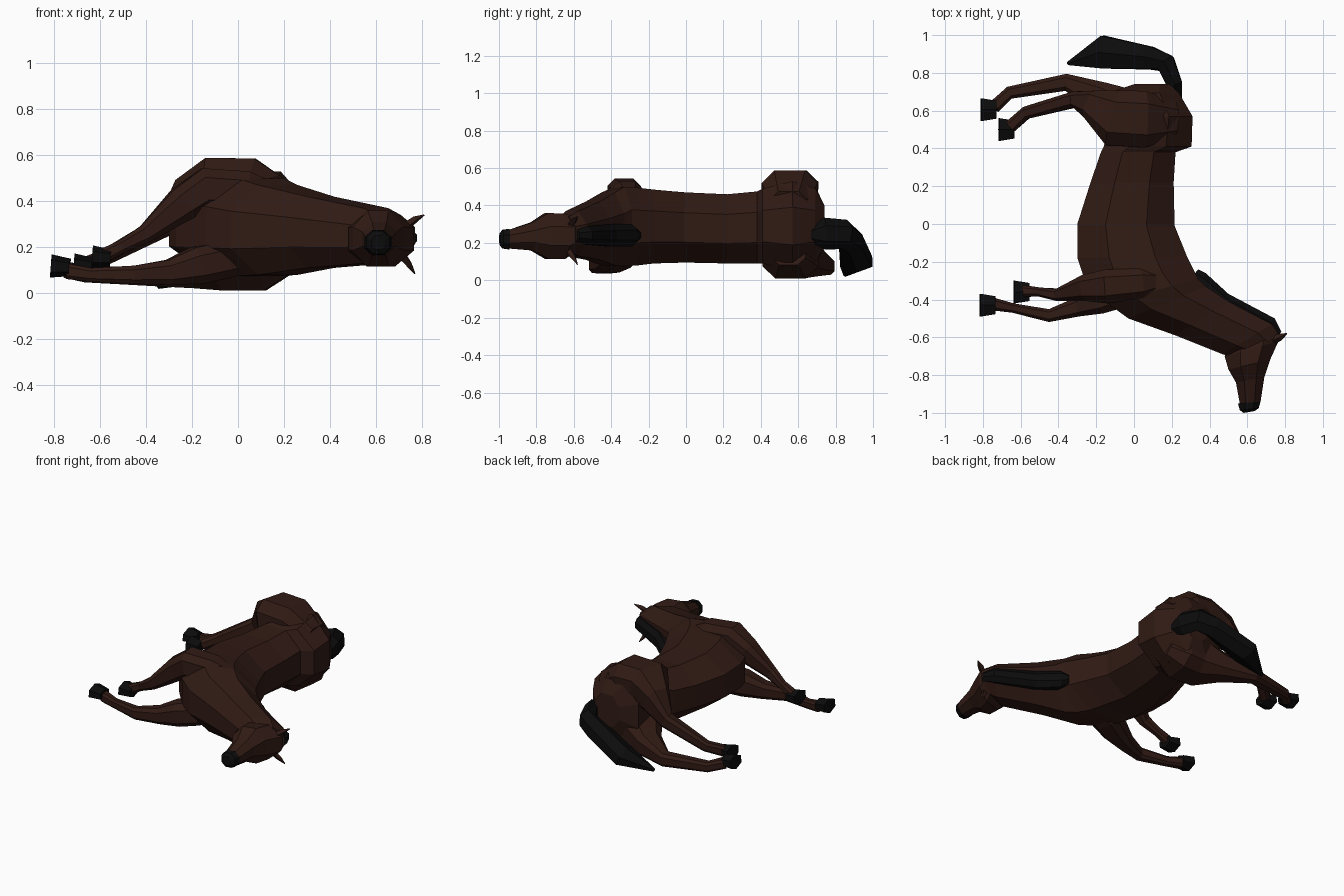
import bpy, bmesh, math
from mathutils import Vector


def material(name, rgb):
    m = bpy.data.materials.new(name)
    m.diffuse_color = (*rgb, 1)
    return m


BROWN = material("brown_coat", (0.030, 0.0105, 0.007))
BLACK = material("black_hair", (0.0035, 0.0035, 0.0035))


def octagon(flat):
    """Unit octagon whose flat sides cover the given fraction."""
    return [(1, flat), (flat, 1), (-flat, 1), (-1, flat),
            (-1, -flat), (-flat, -1), (flat, -1), (1, -flat)]


def loft(name, rings, mat):
    """Skin a list of equal-sized point rings and cap both ends."""
    bm = bmesh.new()
    vs = [[bm.verts.new(p) for p in r] for r in rings]
    n = len(vs[0])
    for a, b in zip(vs, vs[1:]):
        for i in range(n):
            j = (i + 1) % n
            bm.faces.new((a[i], a[j], b[j], b[i]))
    bm.faces.new(vs[0][::-1])
    bm.faces.new(vs[-1])
    bmesh.ops.recalc_face_normals(bm, faces=bm.faces)
    me = bpy.data.meshes.new(name)
    bm.to_mesh(me)
    bm.free()
    me.materials.append(mat)
    ob = bpy.data.objects.new(name, me)
    bpy.context.collection.objects.link(ob)
    return ob


def slabs(name, rows, mat):
    """Octagonal sections: underside x,y - topline x,y - z range."""
    rings = []
    for x0, y0, x1, y1, z0, z1 in rows:
        c = Vector(((x0 + x1) / 2, (y0 + y1) / 2, (z0 + z1) / 2))
        u = Vector(((x1 - x0) / 2, (y1 - y0) / 2, 0))
        w = Vector((0, 0, (z1 - z0) / 2))
        rings.append([c + u * a + w * b for a, b in octagon(0.42)])
    return loft(name, rings, mat)


def tube(name, rows, mat, section):
    """Sections along a path: x, y, z, sideways radius, vertical radius."""
    pts = [Vector(r[:3]) for r in rows]
    rings = []
    for i, r in enumerate(rows):
        t = (pts[min(i + 1, len(pts) - 1)] - pts[max(i - 1, 0)]).normalized()
        s = Vector((0, 0, 1)).cross(t).normalized()
        w = t.cross(s)
        rings.append([pts[i] + s * r[3] * a + w * r[4] * b for a, b in section])
    return loft(name, rings, mat)


HEX = [(math.cos(k * math.pi / 3 + math.pi / 6), math.sin(k * math.pi / 3 + math.pi / 6))
       for k in range(6)]
DIAMOND = [(1, 0), (0, 1), (-1, 0), (0, -1)]

# Body running from rump through barrel and chest into the neck
slabs("body_and_neck", [
    (0.00, 0.74, 0.19, 0.74, 0.18, 0.40),
    (-0.12, 0.70, 0.24, 0.69, 0.09, 0.49),
    (-0.12, 0.57, 0.31, 0.57, 0.05, 0.53),
    (-0.16, 0.41, 0.305, 0.41, 0.09, 0.49),
    (-0.175, 0.38, 0.22, 0.38, 0.09, 0.475),
    (-0.23, 0.22, 0.21, 0.22, 0.09, 0.46),
    (-0.30, 0.00, 0.215, -0.01, 0.095, 0.47),
    (-0.30, -0.18, 0.28, -0.17, 0.09, 0.485),
    (-0.27, -0.27, 0.32, -0.25, 0.08, 0.495),
    (-0.14, -0.42, 0.34, -0.29, 0.075, 0.50),
    (-0.03, -0.50, 0.38, -0.33, 0.08, 0.47),
    (0.22, -0.59, 0.50, -0.41, 0.11, 0.42),
    (0.47, -0.69, 0.73, -0.53, 0.13, 0.37),
    (0.56, -0.71, 0.77, -0.59, 0.16, 0.34)], BROWN)

# Head, muzzle and mane
slabs("head", [
    (0.52, -0.62, 0.76, -0.57, 0.16, 0.34),
    (0.48, -0.70, 0.765, -0.62, 0.115, 0.355),
    (0.50, -0.77, 0.72, -0.72, 0.115, 0.36),
    (0.54, -0.84, 0.69, -0.81, 0.16, 0.31),
    (0.56, -0.95, 0.67, -0.94, 0.17, 0.27)], BROWN)
slabs("muzzle", [
    (0.55, -0.95, 0.67, -0.94, 0.165, 0.275),
    (0.56, -0.985, 0.66, -0.975, 0.17, 0.27),
    (0.58, -1.00, 0.64, -0.99, 0.19, 0.25)], BLACK)
slabs("mane", [
    (0.29, -0.30, 0.34, -0.24, 0.21, 0.27),
    (0.35, -0.36, 0.38, -0.26, 0.18, 0.30),
    (0.45, -0.44, 0.50, -0.37, 0.18, 0.30),
    (0.68, -0.58, 0.745, -0.50, 0.19, 0.29),
    (0.73, -0.62, 0.78, -0.57, 0.21, 0.27)], BLACK)

# Ears
tube("upper_ear", [(0.73, -0.62, 0.29, 0.02, 0.02), (0.77, -0.60, 0.32, 0.02, 0.015),
                   (0.81, -0.58, 0.34, 0.003, 0.003)], BROWN, DIAMOND)
tube("lower_ear", [(0.71, -0.63, 0.17, 0.02, 0.02), (0.745, -0.605, 0.125, 0.02, 0.015),
                   (0.77, -0.58, 0.085, 0.003, 0.003)], BROWN, DIAMOND)

# Tail, sweeping back and down to the ground
tube("tail", [
    (0.235, 0.63, 0.24, 0.02, 0.02),
    (0.215, 0.74, 0.25, 0.048, 0.085),
    (0.17, 0.85, 0.245, 0.058, 0.08),
    (0.08, 0.88, 0.21, 0.07, 0.075),
    (-0.16, 0.91, 0.10, 0.10, 0.06),
    (-0.35, 0.85, 0.03, 0.01, 0.012)], BLACK, HEX)

# Legs, upper and lower pairs, each with its own hoof
LEGS = {
    "upper_front": [(0.15, -0.30, 0.43, 0.05, 0.05), (0.04, -0.315, 0.44, 0.08, 0.09),
                    (-0.14, -0.33, 0.455, 0.09, 0.09), (-0.24, -0.335, 0.39, 0.07, 0.075),
                    (-0.40, -0.375, 0.26, 0.032, 0.04), (-0.50, -0.36, 0.205, 0.024, 0.028),
                    (-0.58, -0.355, 0.165, 0.03, 0.032)],
    "lower_front": [(0.10, -0.32, 0.17, 0.05, 0.06), (-0.06, -0.35, 0.145, 0.09, 0.08),
                    (-0.18, -0.40, 0.12, 0.075, 0.08), (-0.30, -0.44, 0.09, 0.05, 0.055),
                    (-0.45, -0.485, 0.08, 0.034, 0.04), (-0.64, -0.445, 0.08, 0.025, 0.03),
                    (-0.74, -0.425, 0.095, 0.033, 0.034)],
    "upper_hind": [(0.20, 0.55, 0.38, 0.10, 0.10), (0.04, 0.555, 0.44, 0.15, 0.15),
                   (-0.10, 0.56, 0.45, 0.15, 0.14), (-0.20, 0.62, 0.40, 0.08, 0.11),
                   (-0.31, 0.66, 0.30, 0.042, 0.05), (-0.57, 0.59, 0.16, 0.033, 0.033),
                   (-0.65, 0.52, 0.125, 0.034, 0.034)],
    "lower_hind": [(0.21, 0.55, 0.17, 0.09, 0.09), (0.10, 0.56, 0.15, 0.15, 0.14),
                   (-0.06, 0.57, 0.14, 0.15, 0.13), (-0.18, 0.67, 0.10, 0.085, 0.08),
                   (-0.36, 0.75, 0.075, 0.045, 0.045), (-0.66, 0.695, 0.08, 0.033, 0.033),
                   (-0.74, 0.62, 0.10, 0.034, 0.034)],
}
HOOVES = {"upper_front": (-0.595, -0.36, 0.155), "lower_front": (-0.775, -0.43, 0.115),
          "upper_hind": (-0.675, 0.50, 0.12), "lower_hind": (-0.77, 0.605, 0.115)}
for name, rows in LEGS.items():
    tube(name + "_leg", rows, BROWN, octagon(0.55))
    x, y, z = HOOVES[name]
    tube(name + "_hoof", [(x + 0.04, y, z - 0.003, 0.055, 0.038),
                          (x - 0.04, y, z + 0.003, 0.07, 0.05)], BLACK, HEX)
